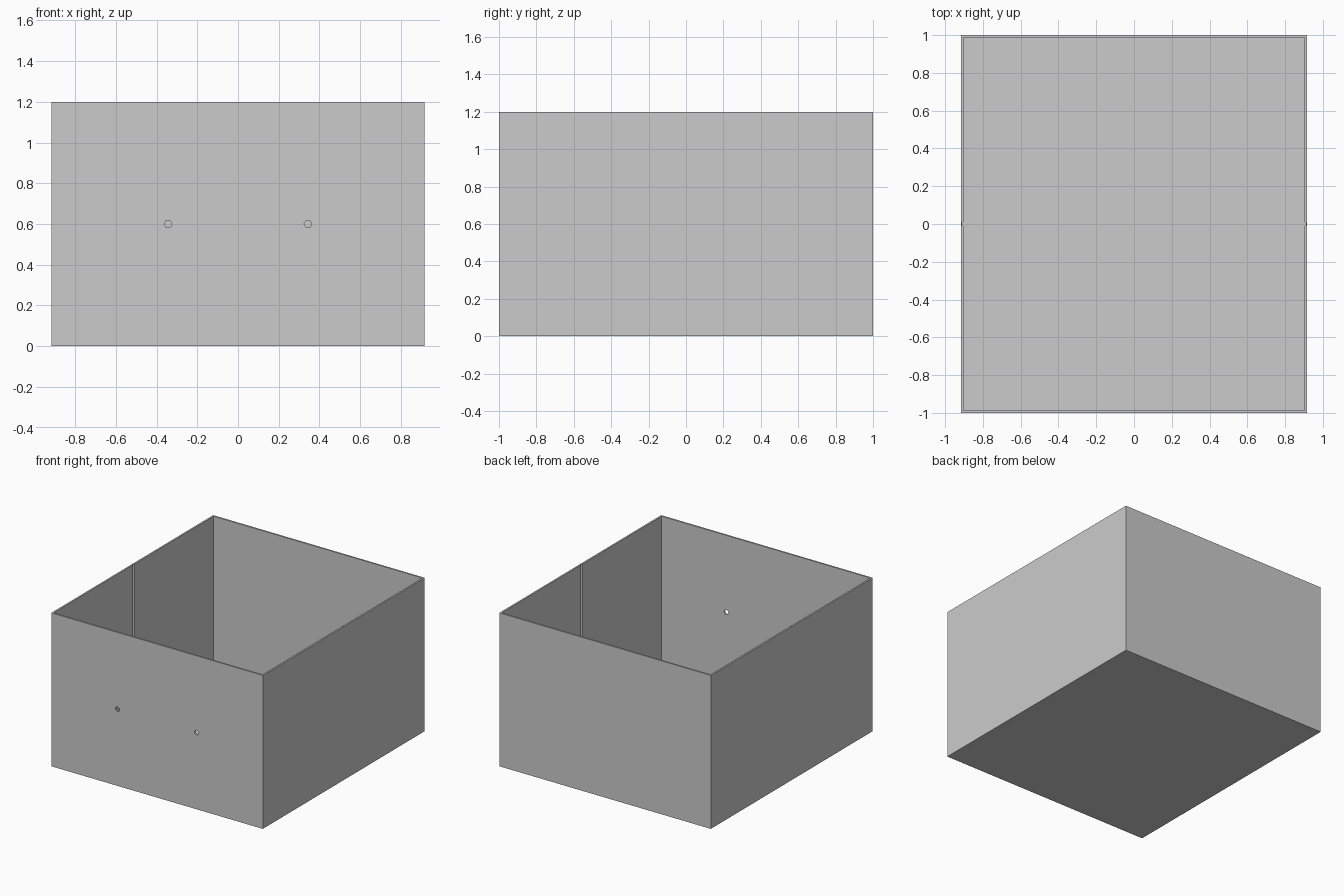
import bpy, math

if "Cube" in bpy.data.objects:
    bpy.data.objects.remove(bpy.data.objects["Cube"])

W, D, H = 1.83, 2.0, 1.2      # outer size
WALL, FLOOR = 0.013, 0.006


def box(name, size, z0):
    bpy.ops.mesh.primitive_cube_add(size=1, location=(0, 0, z0 + size[2] / 2))
    ob = bpy.context.object
    ob.name = name
    ob.scale = size
    bpy.ops.object.transform_apply(location=True, rotation=True, scale=True)
    return ob


def rod(name, radius, depth, loc, rot=(0, 0, 0)):
    bpy.ops.mesh.primitive_cylinder_add(vertices=24, radius=radius, depth=depth,
                                        location=loc, rotation=rot)
    bpy.context.object.name = name
    return bpy.context.object


def cut(target, cutter):
    mod = target.modifiers.new(cutter.name, 'BOOLEAN')
    mod.operation = 'DIFFERENCE'
    mod.solver = 'EXACT'
    mod.object = cutter
    bpy.context.view_layer.objects.active = target
    bpy.ops.object.modifier_apply(modifier=mod.name)
    bpy.data.objects.remove(cutter)


# Open-topped box shell
shell = box("open_box", (W, D, H), 0)
cut(shell, box("cavity", (W - 2 * WALL, D - 2 * WALL, H), FLOOR))

# Vertical grooves halfway along the inner side walls
for s in (-1, 1):
    cut(shell, rod("groove", 0.01, H, (s * (W / 2 - WALL), 0, FLOOR + H / 2)))

# Two round holes through the front wall
for s in (-1, 1):
    cut(shell, rod("front_hole", 0.018, 0.1, (s * 0.343, -D / 2, 0.6),
                   (math.pi / 2, 0, 0)))

bpy.ops.object.select_all(action='DESELECT')
shell.select_set(True)
bpy.context.view_layer.objects.active = shell
bpy.ops.object.shade_smooth_by_angle(angle=math.radians(30))
